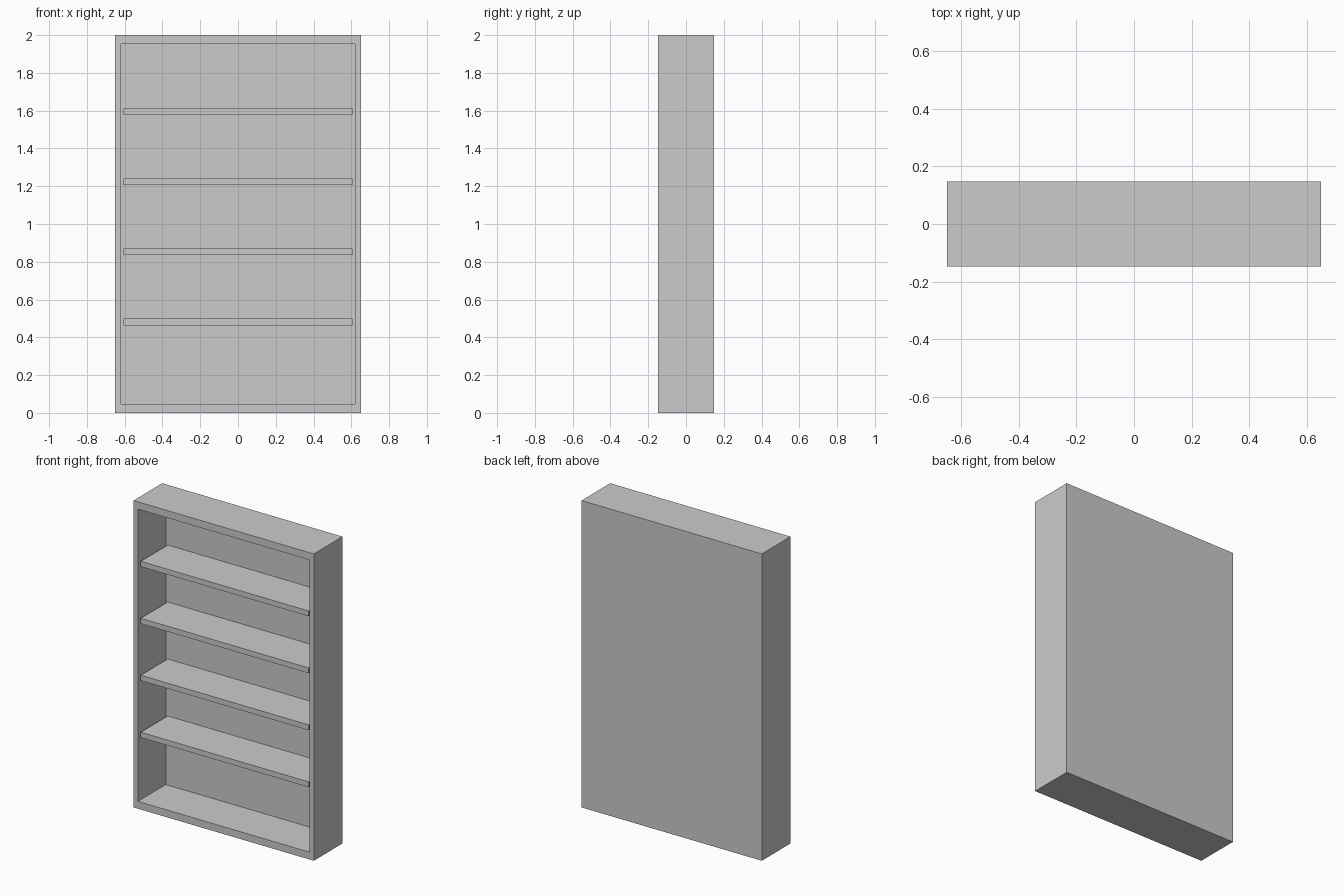
import bpy
import bmesh
from mathutils import Matrix, Vector

if "Cube" in bpy.data.objects:
    bpy.data.objects.remove(bpy.data.objects["Cube"])

W, D, H = 1.30, 0.295, 2.0      # overall size
SIDE, RAIL = 0.045, 0.048       # side and top/bottom board thickness
BACK = 0.008                    # back panel thickness
SHELF_T, RECESS = 0.035, 0.01   # shelf thickness and front setback


def make_object(name, bm):
    bmesh.ops.recalc_face_normals(bm, faces=bm.faces)
    mesh = bpy.data.meshes.new(name)
    bm.to_mesh(mesh)
    bm.free()
    obj = bpy.data.objects.new(name, mesh)
    bpy.context.collection.objects.link(obj)
    return obj


def box_bmesh(size, center):
    bm = bmesh.new()
    matrix = Matrix.Translation(center) @ Matrix.Diagonal((*size, 1))
    bmesh.ops.create_cube(bm, size=1, matrix=matrix)
    return bm


# Carcass: box whose front face is inset and pushed in to form the open case
bm = box_bmesh((W, D, H), (0, 0, H / 2))
front = min(bm.faces, key=lambda f: f.calc_center_median().y)
bmesh.ops.inset_region(bm, faces=[front], thickness=SIDE)
for v in front.verts:
    v.co.z = RAIL if v.co.z < H / 2 else H - RAIL
cavity = bmesh.ops.extrude_face_region(bm, geom=[front])
bmesh.ops.translate(bm, vec=Vector((0, D - BACK, 0)),
                    verts=[g for g in cavity["geom"] if isinstance(g, bmesh.types.BMVert)])
if front.is_valid:
    bm.faces.remove(front)
make_object("carcass", bm)

# Four evenly spaced shelves, set slightly back from the front
y0, y1 = -D / 2 + RECESS, D / 2 - BACK
for i in range(4):
    z = 0.481 + i * 0.3713
    bm = box_bmesh((W - 2 * SIDE, y1 - y0, SHELF_T), (0, (y0 + y1) / 2, z))
    make_object(f"shelf_{i + 1}", bm)
